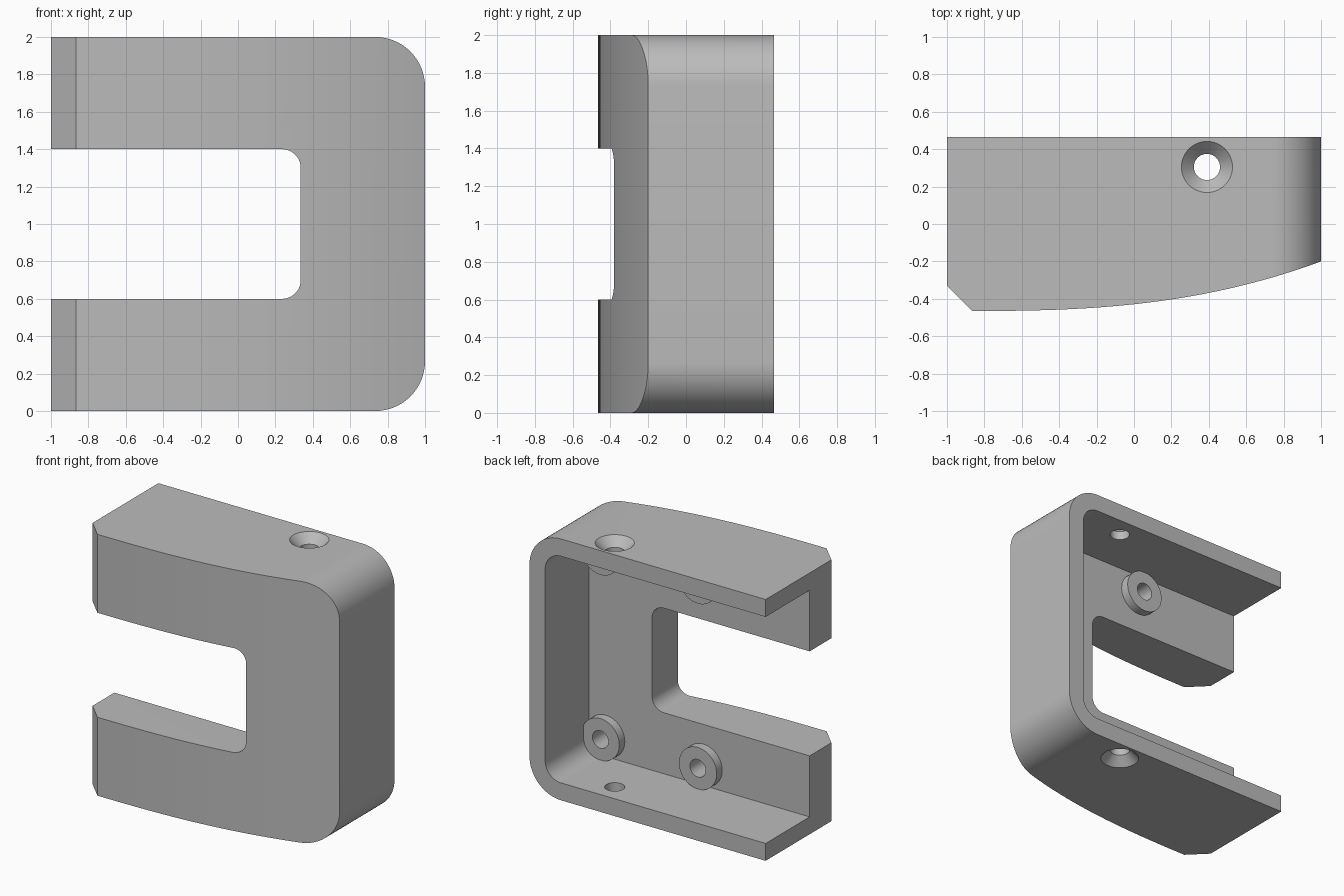
import bpy, bmesh, math
from mathutils import Matrix, Vector

cube = bpy.data.objects.get("Cube")
if cube:
    bpy.data.objects.remove(cube, do_unlink=True)

grey = bpy.data.materials.new("plain grey")
grey.use_nodes = True
COLOUR = (0.5, 0.5, 0.5, 1)
grey.diffuse_color = COLOUR
grey.node_tree.nodes["Principled BSDF"].inputs["Base Color"].default_value = COLOUR

WALL = 0.133
BACK = 0.465
PLATE = -0.067   # rear plane of the front plate


def finish(bm, name):
    bmesh.ops.recalc_face_normals(bm, faces=bm.faces)
    mesh = bpy.data.meshes.new(name)
    bm.to_mesh(mesh)
    bm.free()
    mesh.materials.append(grey)
    obj = bpy.data.objects.new(name, mesh)
    bpy.context.collection.objects.link(obj)
    return obj


def extrude(name, points, offset):
    bm = bmesh.new()
    face = bm.faces.new([bm.verts.new(p) for p in points])
    result = bmesh.ops.extrude_face_region(bm, geom=[face])
    moved = [v for v in result["geom"] if isinstance(v, bmesh.types.BMVert)]
    bmesh.ops.translate(bm, verts=moved, vec=Vector(offset))
    return finish(bm, name)


def d_shape(name, x0, x1, z0, z1, radius, y0, y1, steps=16):
    """Block along y with its two +x corners rounded."""
    pts = [(x0, y0, z1), (x0, y0, z0)]
    for cz, start in ((z0 + radius, -90), (z1 - radius, 0)):
        for i in range(steps + 1):
            a = math.radians(start + 90 * i / steps)
            pts.append((x1 - radius + radius * math.cos(a), y0, cz + radius * math.sin(a)))
    return extrude(name, pts, (0, y1 - y0, 0))


def cone(name, centre, r1, r2, depth, axis="Z"):
    bm = bmesh.new()
    turn = Matrix.Rotation(math.radians(-90), 4, "X") if axis == "Y" else Matrix()
    bmesh.ops.create_cone(bm, cap_ends=True, segments=48, radius1=r1, radius2=r2,
                          depth=depth, matrix=Matrix.Translation(centre) @ turn)
    return finish(bm, name)


def combine(target, tool, operation):
    mod = target.modifiers.new("shape", "BOOLEAN")
    mod.operation, mod.solver, mod.object = operation, "EXACT", tool
    bpy.context.view_layer.objects.active = target
    bpy.ops.object.modifier_apply(modifier=mod.name)
    bpy.data.objects.remove(tool, do_unlink=True)


# Outer body: rounded block trimmed by the curved, chamfered plan outline
body = d_shape("bracket_body", -1, 1, 0, 2, 0.267, -0.6, BACK)
outline = [(1.1, 0.6), (-1.1, 0.6), (-1.1, -0.23)]
SEGMENTS = 24
for i in range(SEGMENTS + 2):
    t = i / SEGMENTS
    outline.append((-0.865 + 1.865 * t, -BACK + 0.265 * t ** 2.6))
combine(body, extrude("plan_trim", [(x, y, -0.1) for x, y in outline], (0, 0, 2.2)), "INTERSECT")

# Rear cavity and front slot, both open on the -x side
combine(body, d_shape("cavity", -1.2, 1 - WALL, WALL, 2 - WALL, 0.133, PLATE, 0.7), "DIFFERENCE")
combine(body, d_shape("slot", -1.2, 0.335, 0.6, 1.4, 0.1, -0.7, 0.1), "DIFFERENCE")

# Four screw bosses with blind holes behind the front plate
for x in (-0.1, 0.725):
    for z in (0.29, 1.71):
        combine(body, cone("boss", (x, -0.05, z), 0.16, 0.16, 0.1, "Y"), "UNION")
        combine(body, cone("boss_hole", (x, -0.05, z), 0.067, 0.067, 0.3, "Y"), "DIFFERENCE")

# Countersunk holes through the top and bottom walls
for z, sign in ((0, 1), (2, -1)):
    hole = (0.39, 0.305)
    combine(body, cone("wall_hole", (*hole, z + sign * 0.07), 0.07, 0.07, 0.3), "DIFFERENCE")
    radii = (0.205, 0.068) if sign > 0 else (0.068, 0.205)
    combine(body, cone("countersink", (*hole, z), *radii, 0.137), "DIFFERENCE")

# Smooth the curved walls, keep the edges crisp
bpy.ops.object.select_all(action="DESELECT")
body.select_set(True)
bpy.context.view_layer.objects.active = body
bpy.ops.object.shade_smooth_by_angle(angle=math.radians(25))
